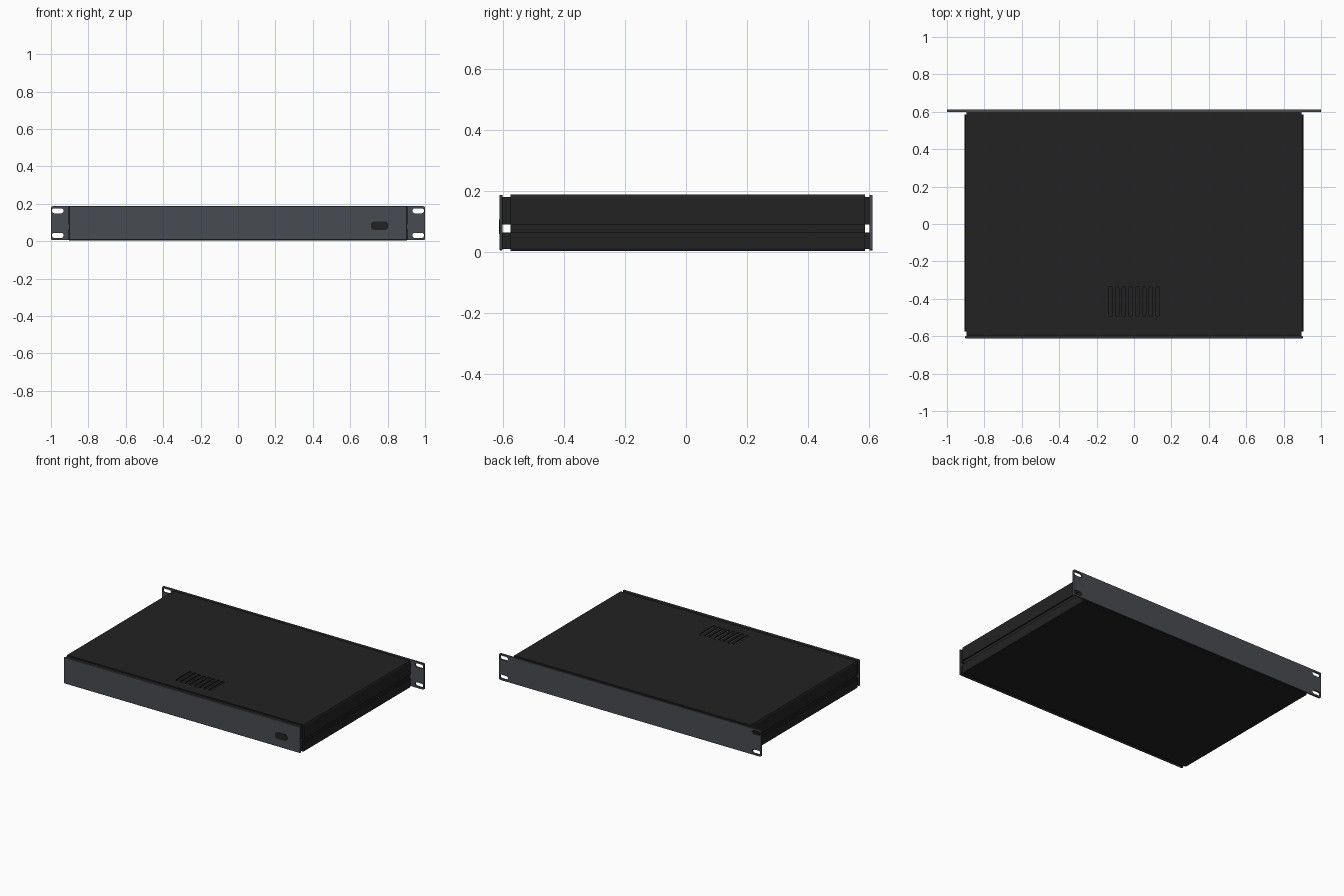
import bpy, bmesh, math

if "Cube" in bpy.data.objects:
    bpy.data.objects.remove(bpy.data.objects["Cube"])


def material(name, rgb):
    m = bpy.data.materials.new(name)
    m.diffuse_color = (*rgb, 1)
    m.use_nodes = True
    m.node_tree.nodes["Principled BSDF"].inputs["Base Color"].default_value = m.diffuse_color
    return m


BLACK = material("black powder coat", (0.0165, 0.0165, 0.0165))
GREY = material("anodised grey", (0.064, 0.071, 0.079))


def prism(name, outlines, axis, lo, hi, mat):
    """Extrude closed 2D outlines along an axis, all in one mesh."""
    place = {'X': lambda p, d: (d, p[0], p[1]),
             'Y': lambda p, d: (p[0], d, p[1]),
             'Z': lambda p, d: (p[0], p[1], d)}[axis]
    bm = bmesh.new()
    for pts in outlines:
        a = [bm.verts.new(place(p, lo)) for p in pts]
        b = [bm.verts.new(place(p, hi)) for p in pts]
        bm.faces.new(a)
        bm.faces.new(b[::-1])
        for i in range(len(pts)):
            j = (i + 1) % len(pts)
            bm.faces.new((a[j], a[i], b[i], b[j]))
    bmesh.ops.recalc_face_normals(bm, faces=bm.faces)
    me = bpy.data.meshes.new(name)
    bm.to_mesh(me)
    bm.free()
    me.materials.append(mat)
    ob = bpy.data.objects.new(name, me)
    bpy.context.collection.objects.link(ob)
    return ob


def rounded(x0, x1, z0, z1, r, n=5):
    """Rectangle outline with rounded corners."""
    pts = []
    corners = ((x1 - r, z1 - r), (x0 + r, z1 - r), (x0 + r, z0 + r), (x1 - r, z0 + r))
    for q, (cx, cz) in enumerate(corners):
        for i in range(n + 1):
            t = math.pi / 2 * (q + i / n)
            pts.append((cx + r * math.cos(t), cz + r * math.sin(t)))
    return pts


def rect(x0, x1, y0, y1):
    return [(x0, y0), (x1, y0), (x1, y1), (x0, y1)]


def cut(ob, cutter):
    m = ob.modifiers.new("cut", 'BOOLEAN')
    m.operation = 'DIFFERENCE'
    m.solver = 'EXACT'
    m.object = cutter
    cutter.hide_render = True
    cutter.hide_viewport = True


def bevel(ob, w):
    m = ob.modifiers.new("bevel", 'BEVEL')
    m.width = w
    m.segments = 1
    m.limit_method = 'ANGLE'
    m.angle_limit = math.radians(50)


Y0, Y1 = -0.575, 0.585      # ends of the outer shell
TOP, BOTTOM = 0.188, 0.003

# Top cover with a block of vent slots, and bottom cover
top = prism("top_cover", [rect(-0.895, 0.895, Y0, Y1)], 'Z', 0.180, TOP, BLACK)
slots = [rounded(x - 0.009, x + 0.009, -0.495, -0.335, 0.008, 3)
         for x in [(i - 3.5) * 0.036 for i in range(8)]]
cut(top, prism("vent_cutter", slots, 'Z', 0.15, 0.22, BLACK))
prism("bottom_cover", [rect(-0.895, 0.895, Y0, Y1)], 'Z', BOTTOM, 0.011, BLACK)

# Inner frame: folded lips above and below the side groove, slightly longer than the shell
for s, side in ((1, "right"), (-1, "left")):
    for z0, z1, level in ((0.090, 0.180, "upper"), (0.011, 0.065, "lower")):
        prism(f"{side}_{level}_lip", [rect(s * 0.882, s * 0.895, z0, z1)],
              'Y', -0.600, 0.600, BLACK)
    # Grooved side rail
    o, m, g, i = 0.907, 0.902, 0.899, 0.895
    profile = [(i, BOTTOM), (m, BOTTOM), (o, 0.012), (o, 0.065), (g, 0.065),
               (g, 0.090), (o, 0.090), (o, 0.177), (m, TOP), (i, TOP)]
    prism(f"{side}_side_rail", [[(s * x, z) for x, z in profile]], 'Y', Y0, Y1, BLACK)

# Strips closing the frame behind the front and back panels
for name, y0, y1 in (("front", -0.600, Y0), ("back", Y1, 0.600)):
    prism(f"{name}_top_strip", [rect(-0.882, 0.882, 0.172, 0.180)], 'Y', y0, y1, BLACK)
    prism(f"{name}_bottom_strip", [rect(-0.882, 0.882, 0.011, 0.019)], 'Y', y0, y1, BLACK)

# Front panel with a plain dark badge
front = prism("front_panel", [rounded(-0.903, 0.903, 0.006, 0.187, 0.004, 2)],
              'Y', -0.611, -0.600, GREY)
bevel(front, 0.002)
prism("front_badge", [rounded(0.710, 0.805, 0.060, 0.106, 0.020)],
      'Y', -0.6125, -0.610, BLACK)

# Rack panel with mounting slots in both ears
rack = prism("rack_panel", [rounded(-1.0, 1.0, 0.006, 0.187, 0.008, 3)],
             'Y', 0.600, 0.611, GREY)
holes = [rounded(s * 0.9637 - 0.031, s * 0.9637 + 0.031, z - 0.0135, z + 0.0135, 0.013)
         for s in (-1, 1) for z in (0.031, 0.1625)]
cut(rack, prism("ear_slot_cutter", holes, 'Y', 0.55, 0.65, GREY))
